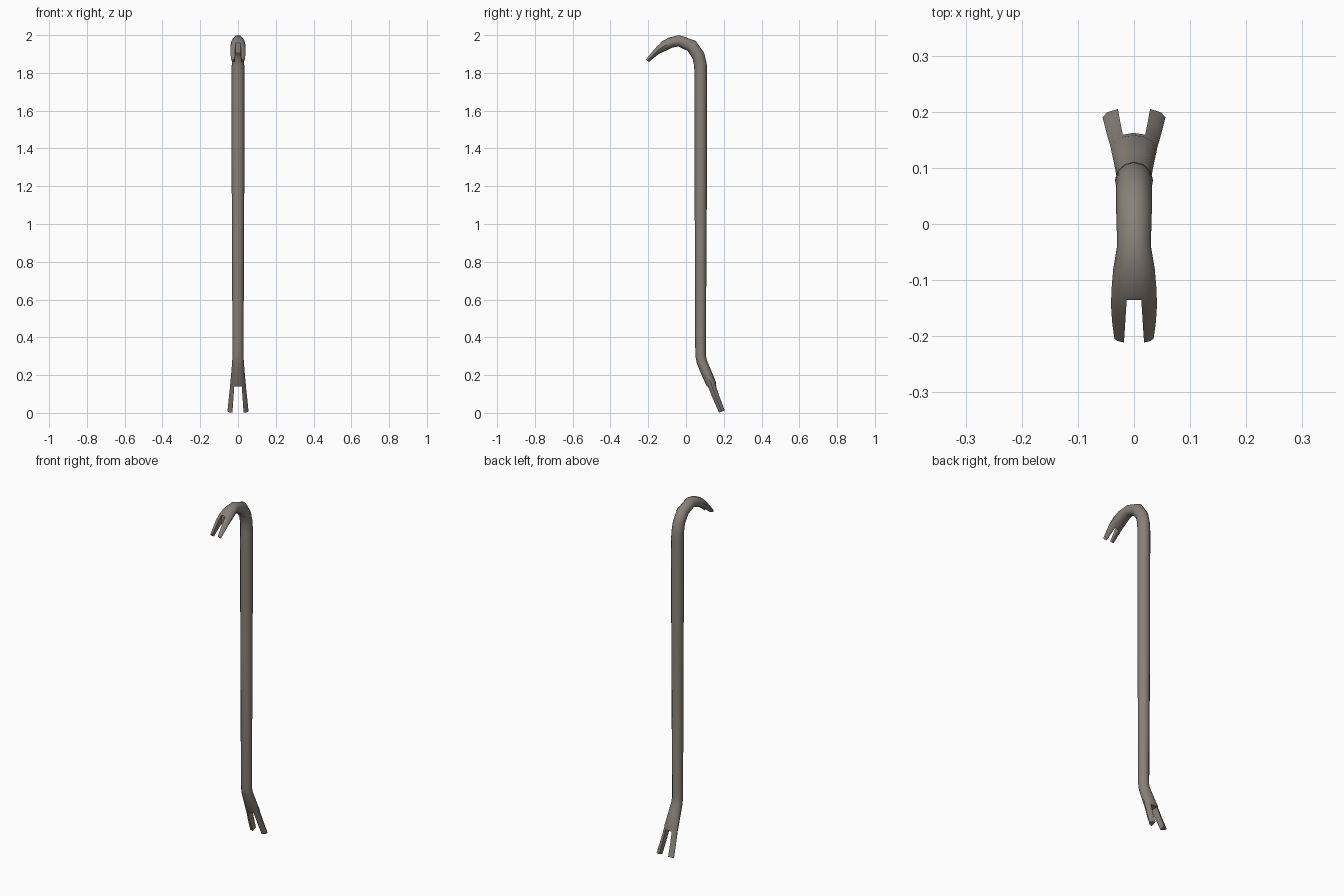
import bpy, bmesh, math
from mathutils import Vector

if "Cube" in bpy.data.objects:
    bpy.data.objects.remove(bpy.data.objects["Cube"])

steel = bpy.data.materials.new("worn grey steel")
steel.diffuse_color = (0.25, 0.22, 0.19, 1)
steel.use_nodes = True
steel.node_tree.nodes["Principled BSDF"].inputs["Base Color"].default_value = steel.diffuse_color
SIDES = 12


def finish(bm, name):
    bmesh.ops.recalc_face_normals(bm, faces=bm.faces)
    me = bpy.data.meshes.new(name)
    bm.to_mesh(me)
    bm.free()
    me.materials.append(steel)
    ob = bpy.data.objects.new(name, me)
    bpy.context.collection.objects.link(ob)
    return ob


def sweep(path, name):
    """Elliptical rings along a yz path of (y, z, half width, half thickness)."""
    bm = bmesh.new()
    pts = [Vector((0, p[0], p[1])) for p in path]
    rings = []
    for i, (y, z, w, t) in enumerate(path):
        d = Vector()
        if i > 0:
            d += (pts[i] - pts[i - 1]).normalized()
        if i < len(pts) - 1:
            d += (pts[i + 1] - pts[i]).normalized()
        n = Vector((1, 0, 0)).cross(d.normalized())
        rings.append([bm.verts.new(pts[i] + Vector((w * math.cos(a), 0, 0)) + n * t * math.sin(a))
                      for a in (2 * math.pi * k / SIDES for k in range(SIDES))])
    for a, b in zip(rings, rings[1:]):
        for k in range(SIDES):
            j = (k + 1) % SIDES
            bm.faces.new((a[k], a[j], b[j], b[k]))
    bm.faces.new(rings[0])
    bm.faces.new(rings[-1])
    return finish(bm, name)


def slot_cutter(outline, direction, name):
    """Tapered slot: outline extruded along a direction."""
    bm = bmesh.new()
    f = bm.faces.new([bm.verts.new(p) for p in outline])
    ext = bmesh.ops.extrude_face_region(bm, geom=[f])["geom"]
    bmesh.ops.translate(bm, vec=direction, verts=[v for v in ext if isinstance(v, bmesh.types.BMVert)])
    ob = finish(bm, name)
    ob.hide_render = True
    return ob


# Whole bar: splayed foot, shaft, bend and hook tip
bar = sweep([
    (0.190, 0.007, 0.056, 0.019),
    (0.162, 0.075, 0.049, 0.021),
    (0.138, 0.140, 0.042, 0.023),
    (0.133, 0.155, 0.041, 0.027),
    (0.105, 0.220, 0.035, 0.028),
    (0.084, 0.270, 0.031, 0.028),
    (0.077, 0.305, 0.029, 0.028),
    (0.078, 1.100, 0.033, 0.032),
    (0.078, 1.800, 0.034, 0.033),
    (0.076, 1.845, 0.033, 0.034),
    (0.065, 1.892, 0.032, 0.034),
    (0.030, 1.943, 0.032, 0.034),
    (-0.038, 1.970, 0.030, 0.030),
    (-0.080, 1.961, 0.037, 0.028),
    (-0.115, 1.943, 0.040, 0.027),
    (-0.145, 1.922, 0.041, 0.021),
    (-0.175, 1.894, 0.039, 0.016),
    (-0.204, 1.865, 0.035, 0.012),
], "crowbar")

# Nail slots in both claws
cutters = [
    slot_cutter([(-0.020, -0.1, 0.14), (0.020, -0.1, 0.14),
                 (0.033, -0.1, -0.05), (-0.033, -0.1, -0.05)], (0, 0.5, 0), "foot_slot_cutter"),
    slot_cutter([(-0.013, -0.135, 1.7), (0.013, -0.135, 1.7),
                 (0.021, -0.26, 1.7), (-0.021, -0.26, 1.7)], (0, 0, 0.4), "hook_slot_cutter"),
]
bpy.context.view_layer.objects.active = bar
bar.select_set(True)
for c in cutters:
    m = bar.modifiers.new("slot", "BOOLEAN")
    m.object = c
    m.operation = "DIFFERENCE"
    m.solver = "EXACT"
    bpy.ops.object.modifier_apply(modifier=m.name)
for c in cutters:
    bpy.data.objects.remove(c)
bpy.ops.object.shade_smooth_by_angle(angle=math.radians(40))
